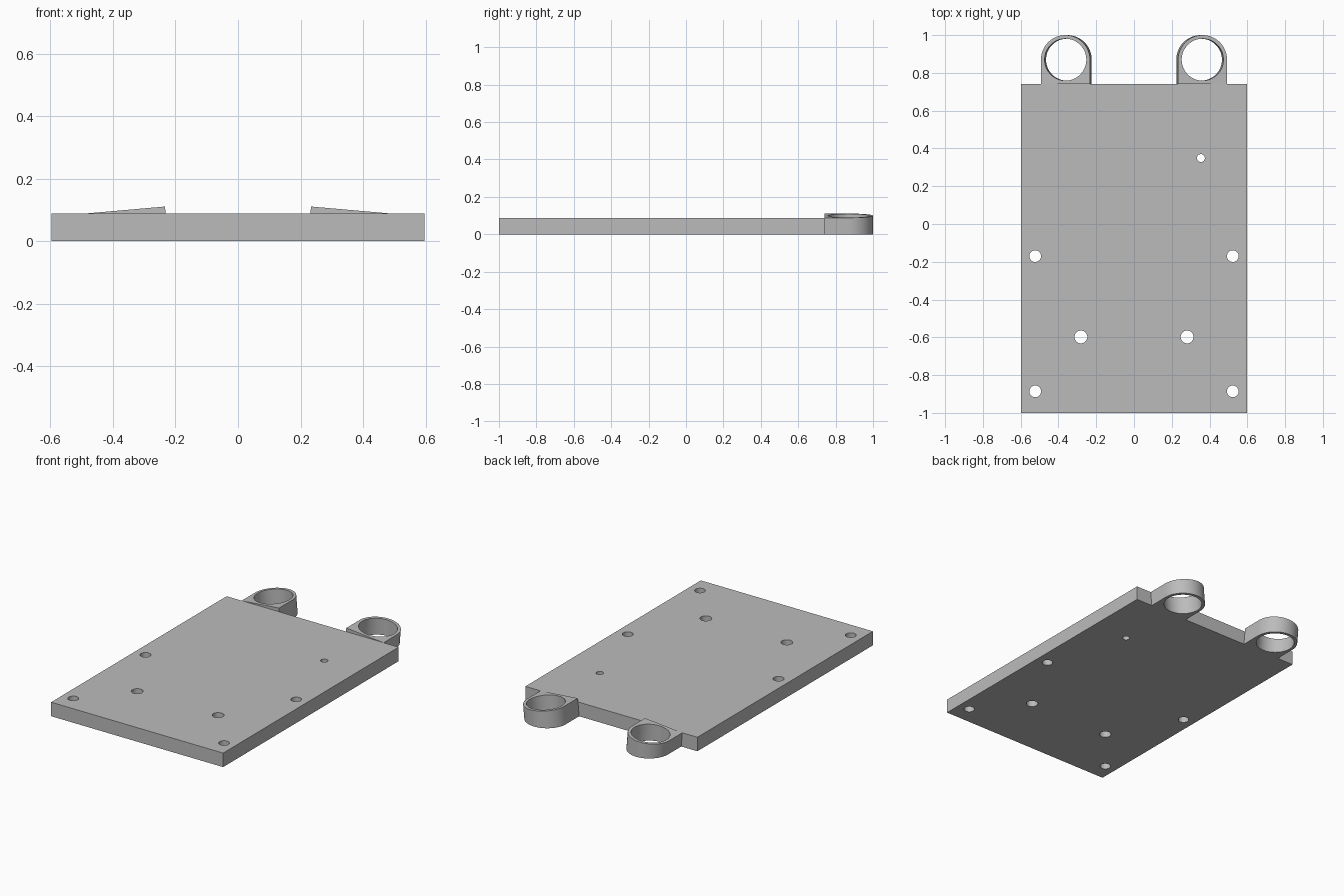
import bpy, bmesh, math
from mathutils import Matrix, Vector

default = bpy.data.objects.get("Cube")
if default:
    bpy.data.objects.remove(default, do_unlink=True)

grey = bpy.data.materials.new("plain grey")
grey.use_nodes = True
colour = (0.5, 0.5, 0.5, 1)
grey.diffuse_color = colour
grey.node_tree.nodes["Principled BSDF"].inputs["Base Color"].default_value = colour

WIDTH, FRONT, BACK, THICK = 1.194, -1.0, 0.74, 0.088


def make_object(name, bm):
    bmesh.ops.recalc_face_normals(bm, faces=bm.faces)
    mesh = bpy.data.meshes.new(name)
    bm.to_mesh(mesh)
    bm.free()
    mesh.materials.append(grey)
    obj = bpy.data.objects.new(name, mesh)
    bpy.context.collection.objects.link(obj)
    return obj


def smooth(obj):
    bpy.ops.object.select_all(action='DESELECT')
    obj.select_set(True)
    bpy.context.view_layer.objects.active = obj
    bpy.ops.object.shade_smooth_by_angle(angle=math.radians(30))


# Base plate
bm = bmesh.new()
place = Matrix.Translation((0, (FRONT + BACK) / 2, THICK / 2))
bmesh.ops.create_cube(bm, size=1, matrix=place @ Matrix.Diagonal((WIDTH, BACK - FRONT, THICK, 1)))
plate = make_object("base_plate", bm)

# Screw holes: mirrored pairs and one small single hole
holes = [(side * x, y, r) for side in (-1, 1)
         for x, y, r in ((0.523, -0.17, 0.031), (0.523, -0.886, 0.031), (0.281, -0.598, 0.034))]
holes.append((0.354, 0.349, 0.021))
bm = bmesh.new()
for x, y, r in holes:
    bmesh.ops.create_cone(bm, cap_ends=True, segments=32, radius1=r, radius2=r, depth=0.4,
                          matrix=Matrix.Translation((x, y, THICK / 2)))
cutter = make_object("hole_cutter", bm)
cutter.hide_render = True
cut = plate.modifiers.new("holes", 'BOOLEAN')
cut.operation, cut.solver, cut.object = 'DIFFERENCE', 'EXACT', cutter
bpy.context.view_layer.objects.active = plate
bpy.ops.object.modifier_apply(modifier=cut.name)
bpy.data.objects.remove(cutter, do_unlink=True)
smooth(plate)


# Ring lugs: leaning outward, with a sloped top and a flat underside
def ring_lug(name, side, segments=64, outer=0.13, inner=0.111, tilt=math.radians(5)):
    centre = Vector((side * 0.363, BACK + outer, 0.0995))
    across = Vector((-side * math.cos(tilt), 0, math.sin(tilt)))
    axis = Vector((side * math.sin(tilt), 0, math.cos(tilt)))
    bm = bmesh.new()
    loops = []
    for i in range(segments):
        a = math.tau * i / segments
        c, s = math.cos(a), math.sin(a)
        # round at the back, square where it meets the plate
        reach = outer if s >= 0 else outer / max(abs(c), abs(s))
        corners = []
        for radius in (outer and reach, inner):
            top = centre + across * (c * radius) + Vector((0, s * radius, 0))
            corners += [bm.verts.new(top), bm.verts.new(top - axis * (top.z / axis.z))]
        loops.append(corners)
    for i, here in enumerate(loops):
        there = loops[(i + 1) % segments]
        for j, k in ((0, 1), (1, 3), (3, 2), (2, 0)):
            bm.faces.new((here[j], here[k], there[k], there[j]))
    smooth(make_object(name, bm))


ring_lug("left_ring_lug", 1)
ring_lug("right_ring_lug", -1)
